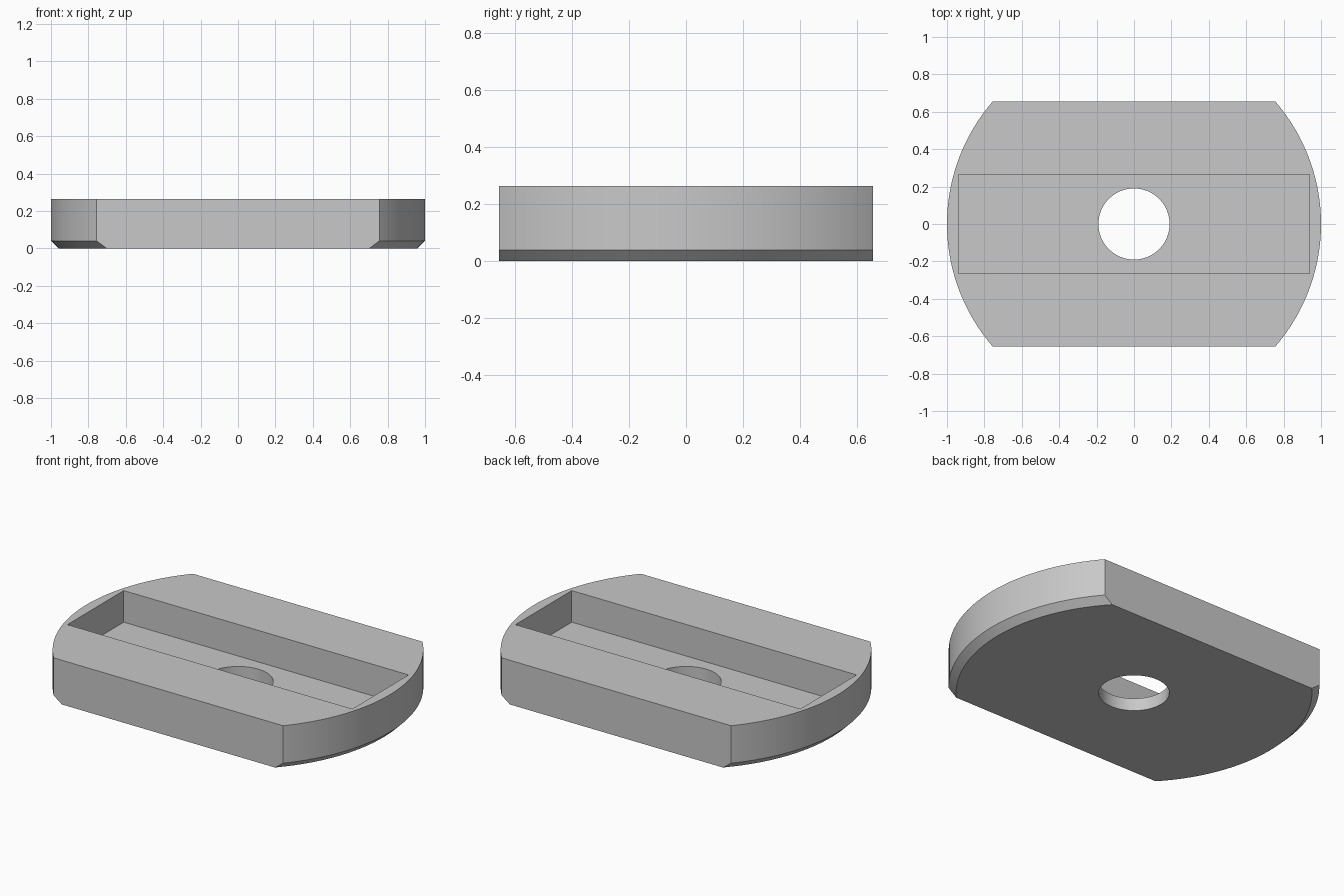
import bpy
import bmesh
import math

cube = bpy.data.objects.get("Cube")
if cube:
    bpy.data.objects.remove(cube, do_unlink=True)

HEIGHT = 0.263
HALF_WIDTH = 0.655
CHAMFER = 0.04
FLOOR = 0.075
SEGMENTS = 128

grey = bpy.data.materials.new("plain grey")
grey.use_nodes = True
grey.diffuse_color = (0.58, 0.58, 0.58, 1)
grey.node_tree.nodes["Principled BSDF"].inputs["Base Color"].default_value = (0.58, 0.58, 0.58, 1)


def add_lathe(name, profile):
    """Closed solid of revolution from (radius, z) pairs, bottom to top."""
    bm = bmesh.new()
    rings = []
    for radius, z in profile:
        angles = [2 * math.pi * i / SEGMENTS for i in range(SEGMENTS)]
        rings.append([bm.verts.new((radius * math.cos(a), radius * math.sin(a), z)) for a in angles])
    for low, high in zip(rings, rings[1:]):
        for i in range(SEGMENTS):
            j = (i + 1) % SEGMENTS
            bm.faces.new((low[i], low[j], high[j], high[i]))
    bm.faces.new(rings[0][::-1])
    bm.faces.new(rings[-1])
    return finish(name, bm)


def add_box(name, size_x, size_y, bottom, top):
    bm = bmesh.new()
    bmesh.ops.create_cube(bm, size=1)
    for v in bm.verts:
        v.co.x *= size_x
        v.co.y *= size_y
        v.co.z = top if v.co.z > 0 else bottom
    return finish(name, bm)


def finish(name, bm):
    mesh = bpy.data.meshes.new(name)
    bm.to_mesh(mesh)
    bm.free()
    mesh.materials.append(grey)
    obj = bpy.data.objects.new(name, mesh)
    bpy.context.collection.objects.link(obj)
    return obj


def carve(target, cutter, operation):
    """Apply a boolean and discard the cutter."""
    cutter.hide_render = True
    mod = target.modifiers.new("carve", "BOOLEAN")
    mod.object = cutter
    mod.operation = operation
    mod.solver = "EXACT"
    bpy.context.view_layer.objects.active = target
    bpy.ops.object.modifier_apply(modifier=mod.name)
    bpy.data.objects.remove(cutter, do_unlink=True)


# Round plate with a chamfered lower rim
plate = add_lathe("slotted_plate", [(1 - CHAMFER, 0), (1, CHAMFER), (1, HEIGHT)])

# Straight front and back sides
carve(plate, add_box("side_trimmer", 3, 2 * HALF_WIDTH, -1, 1), "INTERSECT")

# Long rectangular recess in the top
carve(plate, add_box("slot_cutter", 1.876, 0.53, FLOOR, 1), "DIFFERENCE")

# Round hole through the recess floor
carve(plate, add_lathe("hole_cutter", [(0.19, -1), (0.19, 0.15)]), "DIFFERENCE")

# Smooth curved walls, sharp corners
bpy.ops.object.select_all(action="DESELECT")
plate.select_set(True)
bpy.context.view_layer.objects.active = plate
bpy.ops.object.shade_smooth_by_angle(angle=math.radians(25))
